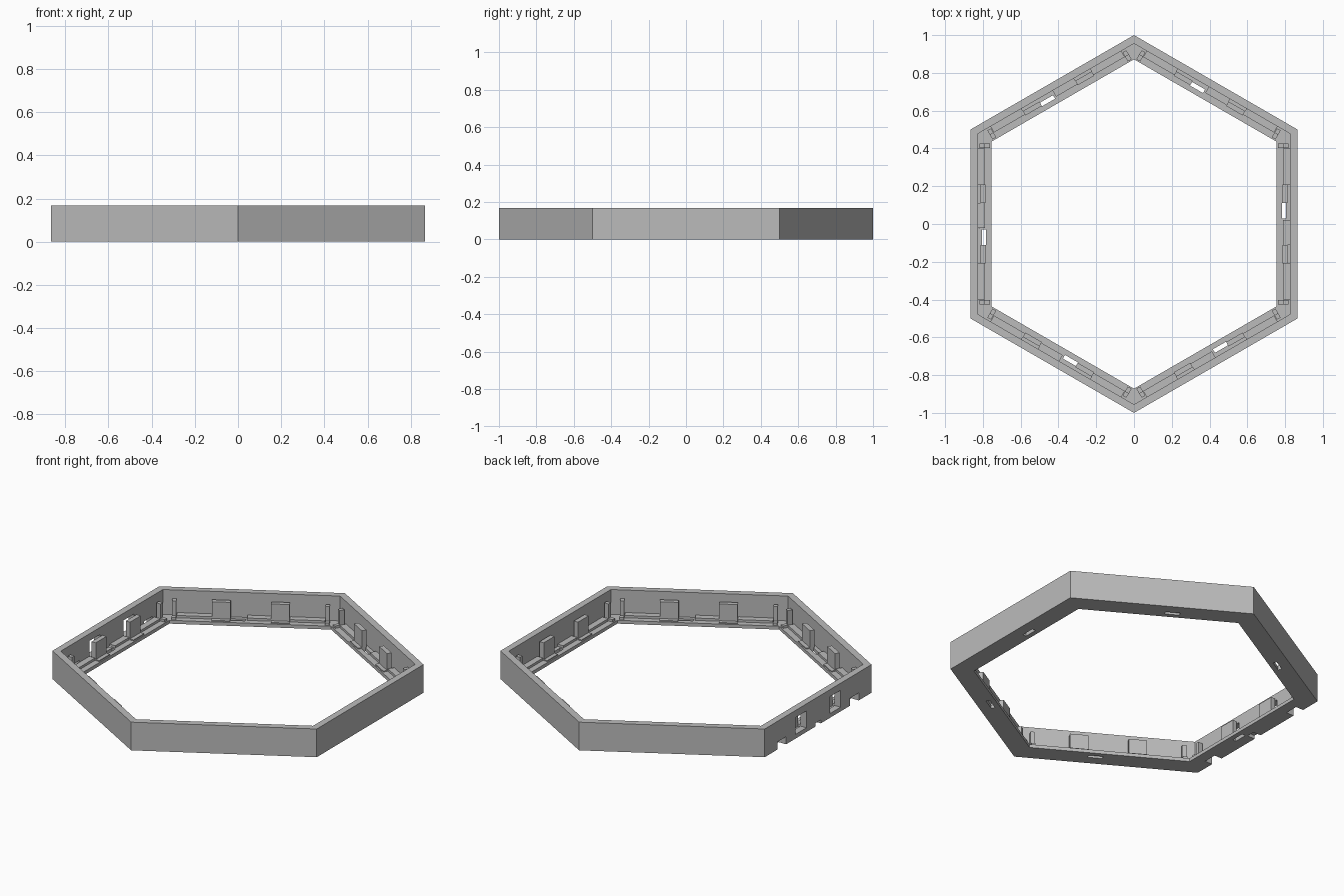
import bpy, bmesh
from math import cos, sin, radians
from mathutils import Matrix

cube = bpy.data.objects.get("Cube")
if cube:
    bpy.data.objects.remove(cube)

grey = bpy.data.materials.new("plain grey")
grey.use_nodes = True
color = (0.5, 0.5, 0.5, 1)
grey.diffuse_color = color
grey.node_tree.nodes["Principled BSDF"].inputs["Base Color"].default_value = color

OUTER, WALL, INNER = 0.866, 0.827, 0.755
HEIGHT, FLOOR = 0.167, 0.02
FACES = range(0, 360, 60)


def finish(name, bm):
    bmesh.ops.recalc_face_normals(bm, faces=bm.faces)
    mesh = bpy.data.meshes.new(name)
    bm.to_mesh(mesh)
    bm.free()
    mesh.materials.append(grey)
    obj = bpy.data.objects.new(name, mesh)
    bpy.context.collection.objects.link(obj)
    return obj


def add_box(bm, angle, depth, along, height):
    """Box on one side: depth from the centre, position along the side, height."""
    spans = (depth, along, height)
    centre = [(a + b) / 2 for a, b in spans]
    size = [b - a for a, b in spans]
    matrix = (Matrix.Rotation(radians(angle), 4, 'Z')
              @ Matrix.Translation(centre) @ Matrix.Diagonal((*size, 1)))
    bmesh.ops.create_cube(bm, size=1, matrix=matrix)


def boxes(name, angles, depth, spans, height):
    bm = bmesh.new()
    for angle in angles:
        for span in spans:
            add_box(bm, angle, depth, span, height)
    return finish(name, bm)


# Six-sided frame: an L-shaped section carried around the corners
profile = [(OUTER, 0), (OUTER, HEIGHT), (WALL, HEIGHT),
           (WALL, FLOOR), (INNER, FLOOR), (INNER, 0)]
bm = bmesh.new()
rings = []
for angle in FACES:
    a = radians(angle + 30)
    rings.append([bm.verts.new((r / cos(radians(30)) * cos(a),
                                r / cos(radians(30)) * sin(a), z))
                  for r, z in profile])
for i, ring in enumerate(rings):
    after = rings[(i + 1) % 6]
    for j in range(len(profile)):
        k = (j + 1) % len(profile)
        bm.faces.new((ring[j], after[j], after[k], ring[k]))
frame = finish("hexagonal_frame", bm)

# Cutters: floor slots on every side, windows and notches in one wall
through = (WALL - 0.01, OUTER + 0.03)
cutters = [
    boxes("slot_cutter", FACES, (0.783, 0.805), [(0.03, 0.11)], (-0.1, 0.1)),
    boxes("window_cutter", [180], through,
          [(-0.21, -0.11), (0.11, 0.21)], (0.025, 0.125)),
    boxes("notch_cutter", [180], through,
          [(-0.38, -0.30), (0.30, 0.38)], (-0.05, 0.045)),
    boxes("small_notch_cutter", [180], through, [(-0.025, 0.025)], (-0.05, 0.02)),
]
bpy.context.view_layer.objects.active = frame
for cutter in cutters:
    cutter.hide_render = True
    mod = frame.modifiers.new("cut", 'BOOLEAN')
    mod.operation = 'DIFFERENCE'
    mod.solver = 'EXACT'
    mod.object = cutter
    bpy.ops.object.modifier_apply(modifier=mod.name)
    bpy.data.objects.remove(cutter)

# Low ledge along the foot of each wall, broken at the tabs and slots
boxes("floor_ledges", FACES, (0.79, WALL),
      [(-0.40, -0.21), (-0.11, 0.02), (0.21, 0.40)], (FLOOR, 0.034))

# Upright clip tabs and their pads
tab_spans = [(-0.21, -0.11), (0.11, 0.21)]
boxes("clip_tabs", FACES, (0.785, 0.812), tab_spans, (FLOOR, 0.125))
boxes("tab_pads", FACES, (0.762, 0.785), tab_spans, (FLOOR, 0.026))

# Slim posts near the corners, each with a low foot
post_spans = [(-0.425, -0.402), (0.402, 0.425)]
boxes("corner_posts", FACES, (0.79, 0.817), post_spans, (FLOOR, 0.12))
boxes("post_feet", FACES, (0.762, 0.79), post_spans, (FLOOR, 0.034))
